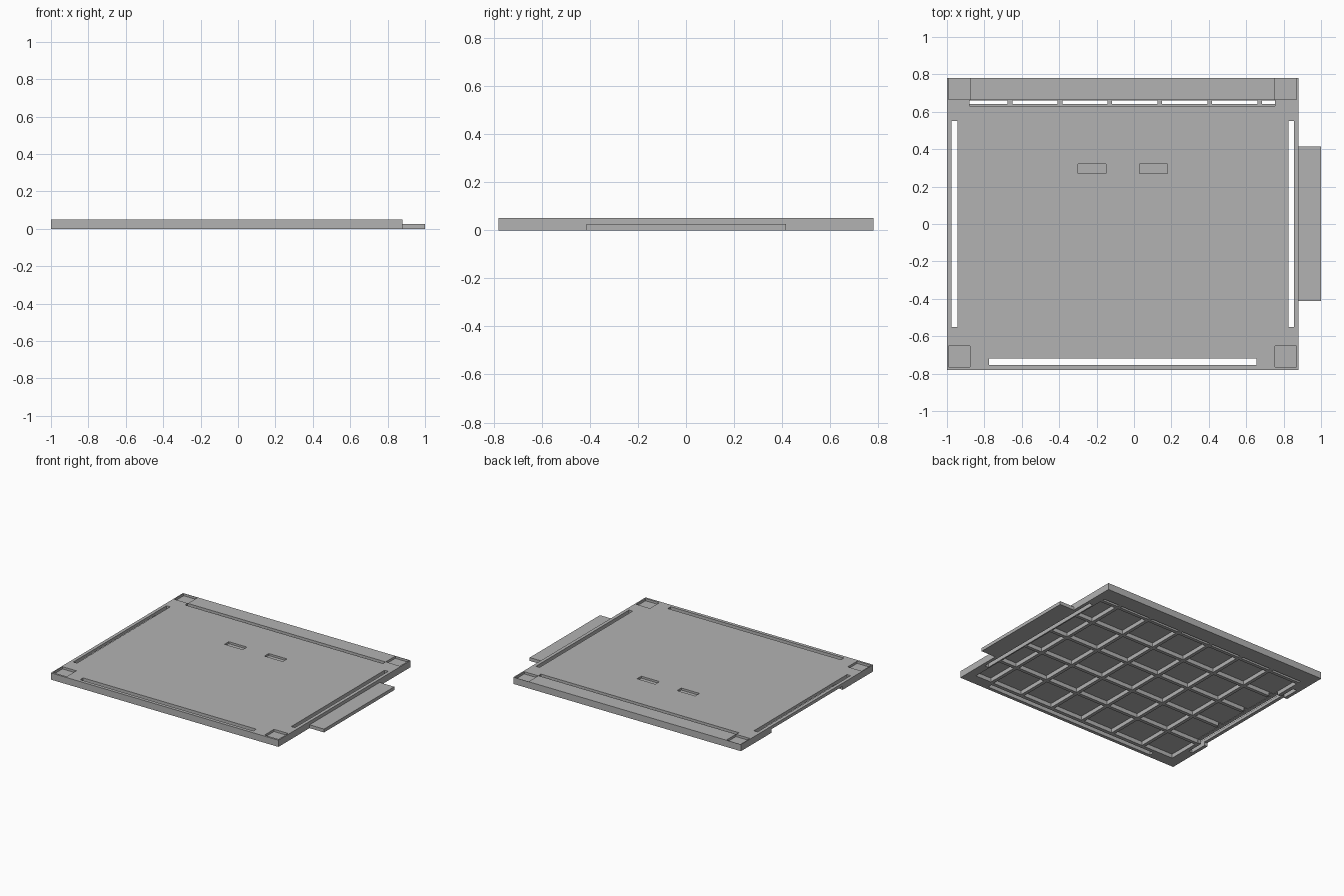
import bpy
import bmesh
from mathutils import Matrix, Vector

cube = bpy.data.objects.get("Cube")
if cube:
    bpy.data.objects.remove(cube, do_unlink=True)

grey = bpy.data.materials.new("plain grey")
grey.use_nodes = True
grey.diffuse_color = (0.45, 0.45, 0.45, 1)
grey.node_tree.nodes["Principled BSDF"].inputs["Base Color"].default_value = (0.45, 0.45, 0.45, 1)


def boxes(name, bounds):
    """One object made of boxes, each given as (x0, x1, y0, y1, z0, z1)."""
    bm = bmesh.new()
    for x0, x1, y0, y1, z0, z1 in bounds:
        centre = Vector((x0 + x1, y0 + y1, z0 + z1)) / 2
        size = Matrix.Diagonal((x1 - x0, y1 - y0, z1 - z0, 1))
        bmesh.ops.create_cube(bm, size=1, matrix=Matrix.Translation(centre) @ size)
    mesh = bpy.data.meshes.new(name)
    bm.to_mesh(mesh)
    bm.free()
    mesh.materials.append(grey)
    obj = bpy.data.objects.new(name, mesh)
    bpy.context.collection.objects.link(obj)
    return obj


def cut(target, name, bounds):
    """Subtract a set of separate boxes and remove the cutter."""
    cutter = boxes(name, bounds)
    cutter.hide_render = True
    mod = target.modifiers.new(name, "BOOLEAN")
    mod.operation = "DIFFERENCE"
    mod.solver = "EXACT"
    mod.object = cutter
    bpy.context.view_layer.objects.active = target
    bpy.ops.object.modifier_apply(modifier=mod.name)
    bpy.data.objects.remove(cutter, do_unlink=True)


LEFT, RIGHT, DEPTH = -1.0, 0.88, 0.78
TOP, FLOOR = 0.05, 0.03
PITCH, RIB = 0.267, 0.025
BELOW, ABOVE = -0.02, 0.08

# Main panel
panel = boxes("panel", [(LEFT, RIGHT, -DEPTH, DEPTH, 0, TOP)])


# Ribbed underside: pockets left between evenly spaced ribs
def cells(first_rib, count, end):
    starts = [first_rib + RIB / 2 + i * PITCH for i in range(count)]
    return [(s, min(s + PITCH - RIB, end)) for s in starts]


cut(panel, "underside_pockets",
    [(*x, *y, BELOW, FLOOR)
     for x in cells(-0.93, 7, 0.815) for y in cells(-0.705, 6, 0.66)])

# Through slots at the sides and front
cut(panel, "edge_slots", [
    (-0.975, -0.945, -0.55, 0.55, BELOW, ABOVE),
    (0.825, 0.855, -0.55, 0.55, BELOW, ABOVE),
    (-0.775, 0.655, -0.755, -0.72, BELOW, ABOVE),
])

# Back slot, opening onto the ribs, and two shallow grip recesses
cut(panel, "back_slot_and_grips", [
    (-0.88, 0.755, 0.632, 0.663, FLOOR - 0.004, ABOVE),
    (-0.30, -0.15, 0.27, 0.32, FLOOR + 0.005, ABOVE),
    (0.03, 0.18, 0.27, 0.32, FLOOR + 0.005, ABOVE),
])

# Square corner recesses
cut(panel, "corner_recesses",
    [(x, x + 0.115, y, y + 0.112, FLOOR + 0.003, ABOVE)
     for x in (-0.993, 0.755) for y in (-0.765, 0.665)])

# Underside notch that receives a neighbouring tab
cut(panel, "tab_notch", [(LEFT - 0.05, -0.88, -0.42, 0.42, BELOW, 0.027)])

# Joining tab
boxes("joining_tab", [(RIGHT, 1.0, -0.413, 0.415, 0, 0.025)])
